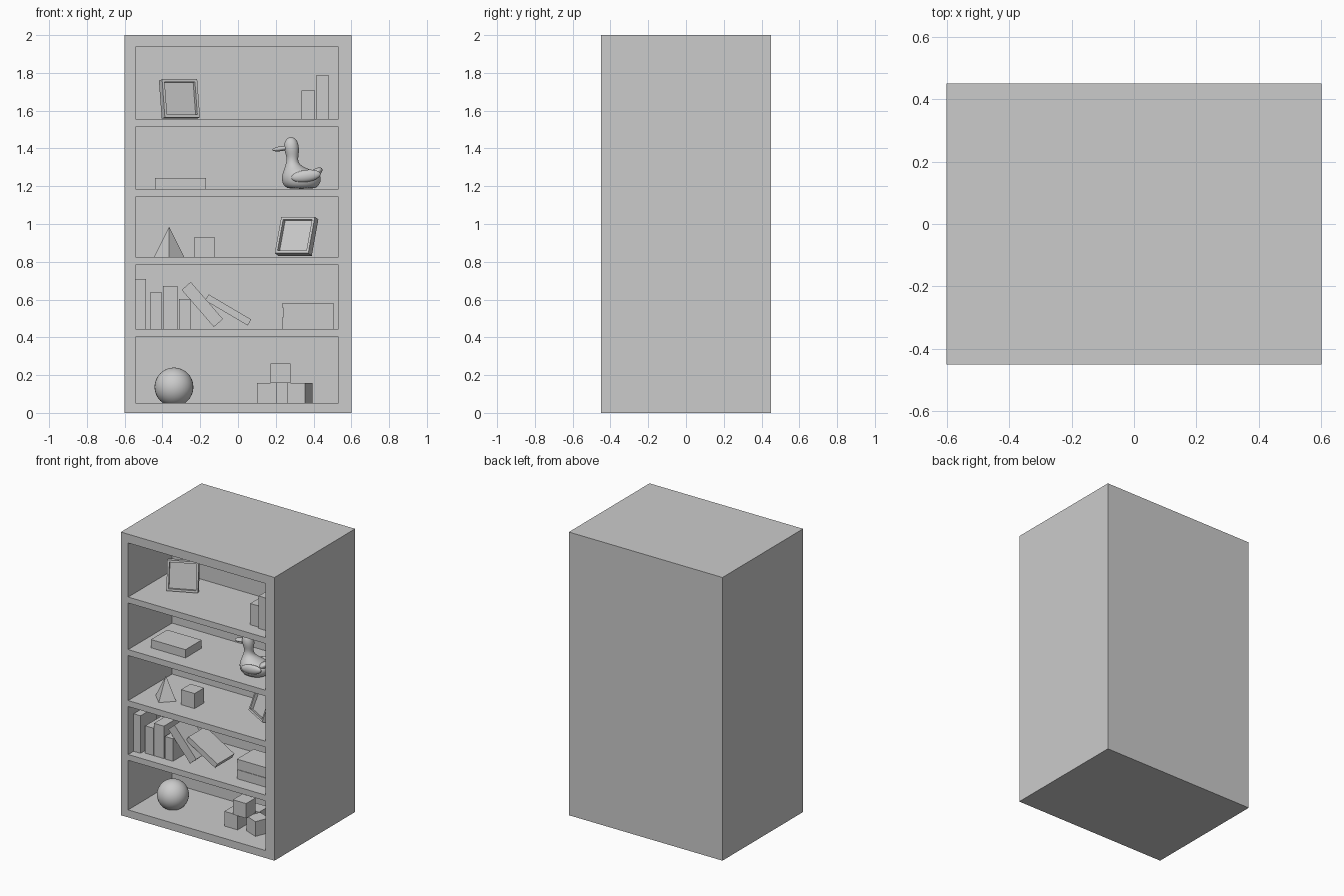
import bpy, bmesh, math
from mathutils import Matrix, Vector

if "Cube" in bpy.data.objects:
    bpy.data.objects.remove(bpy.data.objects["Cube"])


def finish(name, bm, smooth=False):
    me = bpy.data.meshes.new(name)
    bmesh.ops.recalc_face_normals(bm, faces=bm.faces)
    bm.to_mesh(me)
    bm.free()
    ob = bpy.data.objects.new(name, me)
    bpy.context.collection.objects.link(ob)
    if smooth:
        for p in me.polygons:
            p.use_smooth = True
    return ob


def add_box(bm, lo, hi):
    lo, hi = Vector(lo), Vector(hi)
    m = Matrix.Translation((lo + hi) / 2) @ Matrix.Diagonal((*(hi - lo), 1))
    return bmesh.ops.create_cube(bm, size=1, matrix=m)


def box(name, x0, x1, y0, y1, z0, z1):
    bm = bmesh.new()
    add_box(bm, (x0, y0, z0), (x1, y1, z1))
    return finish(name, bm)


def turned_box(name, center, size, rot):
    h = Vector(size) / 2
    bm = bmesh.new()
    add_box(bm, -h, h)
    ob = finish(name, bm)
    ob.location = center
    ob.rotation_euler = [math.radians(a) for a in rot]
    return ob


def ellipsoid(name, center, radii, rot_y=0):
    bm = bmesh.new()
    bmesh.ops.create_uvsphere(bm, u_segments=32, v_segments=16, radius=1)
    bmesh.ops.scale(bm, vec=radii, verts=bm.verts)
    ob = finish(name, bm, True)
    ob.location = center
    ob.rotation_euler.y = math.radians(rot_y)
    return ob


# Cabinet: solid case with five niches cut into the front
bays = [(0.053, 0.403), (0.444, 0.783), (0.825, 1.143), (1.185, 1.514), (1.556, 1.938)]
F = [b[0] for b in bays]
cabinet = box("cabinet", -0.6, 0.6, -0.45, 0.45, 0, 2)
bm = bmesh.new()
for z0, z1 in bays:
    add_box(bm, (-0.543, -0.6, z0), (0.531, 0.04, z1))
cutter = finish("niche_cutter", bm)
mod = cabinet.modifiers.new("niches", 'BOOLEAN')
mod.object = cutter
mod.operation = 'DIFFERENCE'
mod.solver = 'EXACT'
bpy.context.view_layer.objects.active = cabinet
bpy.ops.object.modifier_apply(modifier=mod.name)
bpy.data.objects.remove(cutter)

# Bottom shelf: ball and toy blocks
ellipsoid("ball", (-0.339, -0.242, 0.137), (0.103,) * 3)
c = 0.104
for i, (x, y, z, a) in enumerate([(0.153, -0.245, F[0] + c / 2, 0), (0.326, -0.245, F[0] + c / 2, -22),
                                  (0.24, -0.13, F[0] + c / 2, 0), (0.225, -0.253, F[0] + c * 1.5, 0)]):
    turned_box(f"toy_block_{i + 1}", (x, y, z), (c, c, c), (0, 0, a))

# Second shelf: standing, leaning and stacked books
for i, (x0, x1, y, top) in enumerate([(-0.542, -0.488, -0.39, 0.709), (-0.466, -0.402, -0.37, 0.637),
                                      (-0.397, -0.32, -0.37, 0.673), (-0.312, -0.249, -0.37, 0.603)]):
    box(f"standing_book_{i + 1}", x0, x1, y, y + 0.175, F[1], top)
turned_box("leaning_book_1", (-0.189, -0.265, 0.574), (0.26, 0.175, 0.064), (0, 49, 0))
turned_box("leaning_book_2", (-0.052, -0.235, 0.545), (0.262, 0.19, 0.037), (0, 30.5, 0))
for i, (z0, z1, d) in enumerate([(F[1], 0.508, 0), (0.508, 0.556, 0.004), (0.556, 0.582, 0)]):
    box(f"stacked_book_{i + 1}", 0.236 + d, 0.506, -0.35 + d, -0.165, z0, z1)

# Third shelf: pyramid and cube
bm = bmesh.new()
bmesh.ops.create_cone(bm, cap_ends=True, segments=4, radius1=0.08, radius2=0, depth=0.16)
finish("pyramid", bm).location = (-0.365, -0.283, F[2] + 0.08)
box("cube", -0.231, -0.125, -0.306, -0.2, F[2], F[2] + 0.106)


# Picture frames: box with recessed front
def frame(name, center, rot):
    ob = turned_box(name, center, (0.205, 0.04, 0.205), rot)
    bm = bmesh.new()
    bm.from_mesh(ob.data)
    front = min(bm.faces, key=lambda f: f.calc_center_median().y)
    bmesh.ops.inset_region(bm, faces=[front], thickness=0.02)
    new = bmesh.ops.extrude_discrete_faces(bm, faces=[front])["faces"][0]
    bmesh.ops.translate(bm, vec=(0, 0.022, 0), verts=new.verts)
    bm.to_mesh(ob.data)
    bm.free()


frame("tilted_frame", (0.31, -0.165, 0.935), (-20, 0, -30))
frame("upright_frame", (-0.31, -0.17, 1.662), (-10, 0, 25))

# Fourth shelf: lying book
box("lying_book", -0.44, -0.17, -0.343, -0.163, F[3], 1.243)

# Duck: rings lofted from body up through neck to head (z, centre x, radius x, radius y)
rings = [(1.186, 0.335, 0.065, 0.05), (1.196, 0.335, 0.088, 0.07), (1.22, 0.335, 0.103, 0.086),
         (1.25, 0.336, 0.106, 0.088), (1.275, 0.33, 0.092, 0.078), (1.293, 0.305, 0.06, 0.055),
         (1.315, 0.287, 0.035, 0.036), (1.345, 0.288, 0.029, 0.029), (1.37, 0.287, 0.035, 0.034),
         (1.40, 0.283, 0.041, 0.04), (1.43, 0.281, 0.037, 0.036), (1.45, 0.281, 0.026, 0.025),
         (1.46, 0.281, 0.008, 0.008)]
bm = bmesh.new()
n, prev = 24, None
for z, cx, rx, ry in rings:
    ring = [bm.verts.new((cx + rx * math.cos(t), -0.29 + ry * math.sin(t), z))
            for t in (2 * math.pi * k / n for k in range(n))]
    if prev:
        for k in range(n):
            bm.faces.new((prev[k], prev[(k + 1) % n], ring[(k + 1) % n], ring[k]))
    else:
        bm.faces.new(ring[::-1])
    prev = ring
bm.faces.new(prev)
finish("duck_body", bm, True).modifiers.new("smooth", 'SUBSURF').levels = 1
ellipsoid("duck_bill", (0.23, -0.29, 1.399), (0.05, 0.024, 0.013), -8)
ellipsoid("duck_tail", (0.408, -0.29, 1.268), (0.045, 0.045, 0.022), -35)
for side, s in (("left", 1), ("right", -1)):
    ellipsoid(f"duck_{side}_wing", (0.36, -0.29 + s * 0.076, 1.254), (0.078, 0.022, 0.032), -8)

# Top shelf: two standing books
box("top_book_1", 0.337, 0.408, -0.345, -0.165, F[4], 1.706)
box("top_book_2", 0.413, 0.481, -0.36, -0.175, F[4], 1.785)
